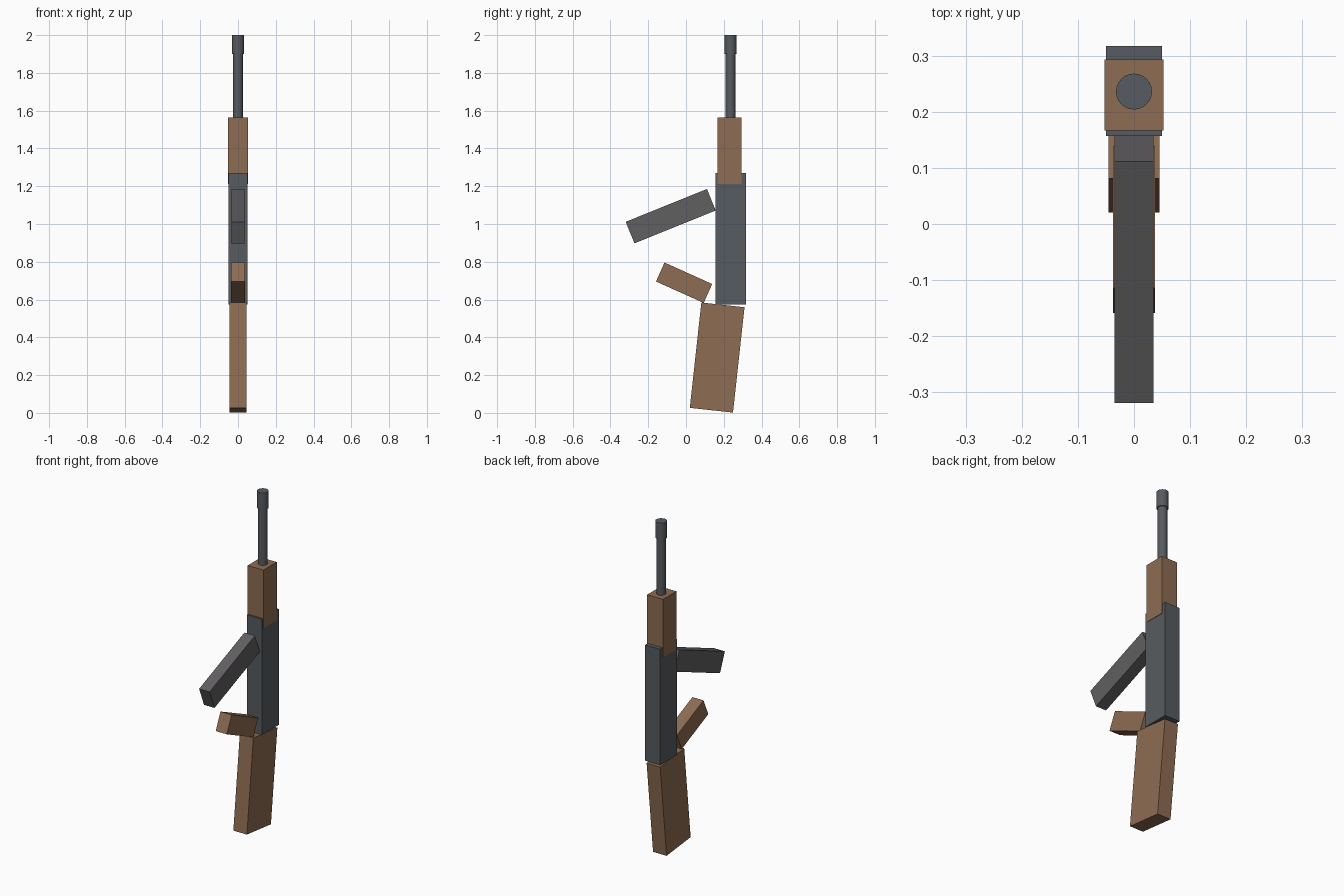
import bpy
from math import radians

if "Cube" in bpy.data.objects:
    bpy.data.objects.remove(bpy.data.objects["Cube"])


def material(name, colour):
    m = bpy.data.materials.new(name)
    m.diffuse_color = (*colour, 1)
    m.use_nodes = True
    m.node_tree.nodes["Principled BSDF"].inputs["Base Color"].default_value = m.diffuse_color
    return m


wood = material("wood", (0.27, 0.15, 0.085))
steel = material("steel", (0.095, 0.105, 0.115))
dark_metal = material("dark_metal", (0.12, 0.115, 0.12))


def box(name, y, z, size, tilt, mat):
    """Box on the centre plane, tilted about x."""
    bpy.ops.mesh.primitive_cube_add(size=1, location=(0, y, z),
                                    rotation=(radians(tilt), 0, 0))
    ob = bpy.context.object
    ob.name = name
    ob.scale = size
    bpy.ops.object.transform_apply(location=False, rotation=False, scale=True)
    ob.data.materials.append(mat)


def tube(name, y, z0, z1, radius, mat):
    """Upright cylinder between two heights."""
    bpy.ops.mesh.primitive_cylinder_add(vertices=24, radius=radius, depth=z1 - z0,
                                        location=(0, y, (z0 + z1) / 2))
    ob = bpy.context.object
    ob.name = name
    ob.data.materials.append(mat)
    bpy.ops.object.shade_smooth_by_angle(angle=radians(30))


# Body blocks, from the butt upwards
box("stock", 0.165, 0.293, (0.09, 0.23, 0.561), -6.25, wood)
box("receiver", 0.237, 0.923, (0.1, 0.161, 0.696), 0, steel)
box("handguard", 0.23, 1.388, (0.105, 0.127, 0.35), 0, wood)

# Grip and magazine reaching forward
box("grip", -0.01, 0.689, (0.074, 0.277, 0.11), -24.2, wood)
box("magazine", -0.081, 1.0415, (0.07, 0.464, 0.123), 22, dark_metal)

# Barrel and muzzle
tube("barrel", 0.236, 1.5, 1.95, 0.026, steel)
tube("muzzle", 0.236, 1.9, 2.0, 0.032, steel)
